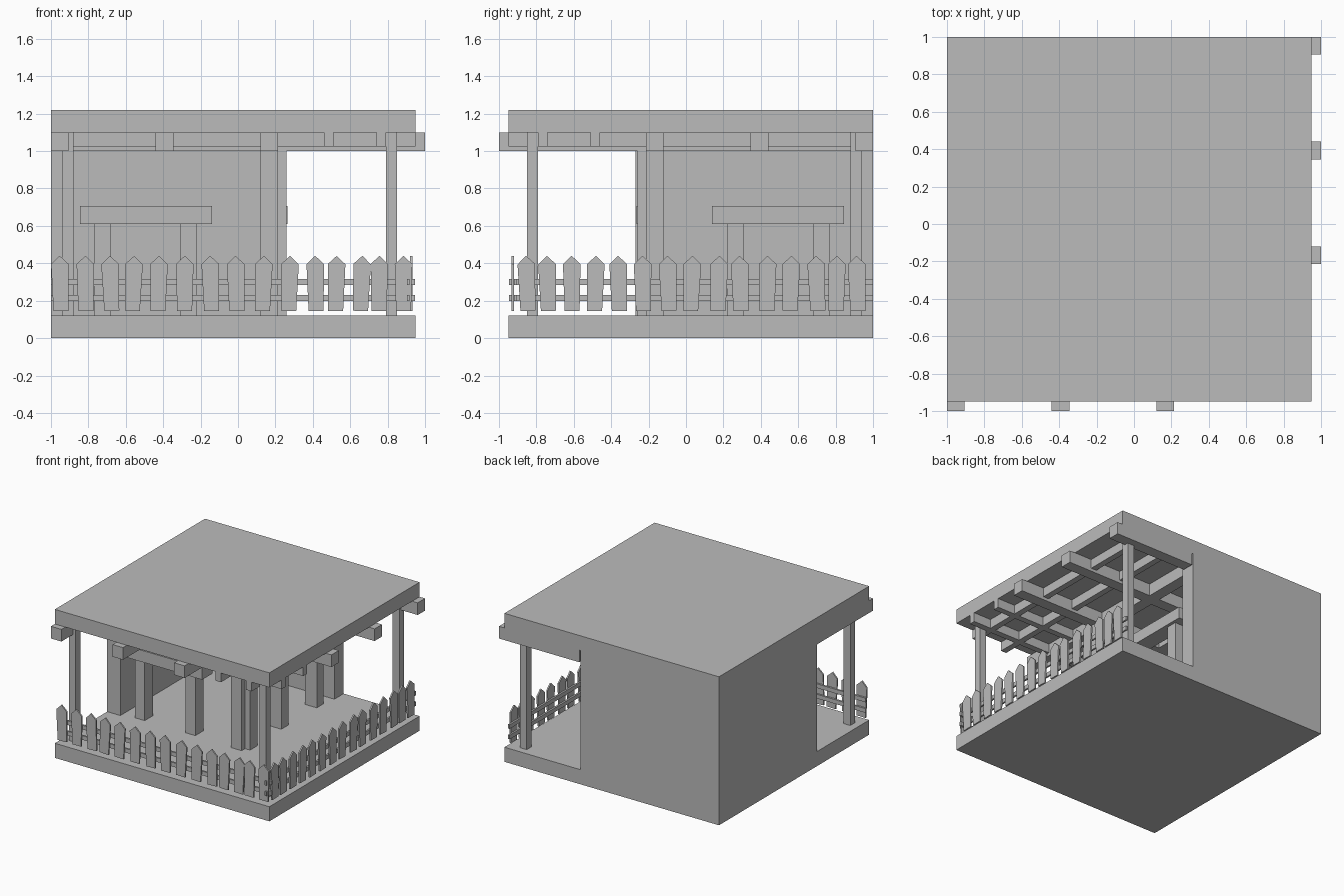
import bpy
import bmesh
import random
from math import radians
from mathutils import Matrix, Vector

random.seed(4)
if "Cube" in bpy.data.objects:
    bpy.data.objects.remove(bpy.data.objects["Cube"], do_unlink=True)

grey = bpy.data.materials.new("plain grey")
grey.use_nodes = True
grey.diffuse_color = (0.5, 0.5, 0.5, 1)
grey.node_tree.nodes["Principled BSDF"].inputs["Base Color"].default_value = (0.5, 0.5, 0.5, 1)


def finish(name, bm):
    bmesh.ops.recalc_face_normals(bm, faces=bm.faces)
    mesh = bpy.data.meshes.new(name)
    bm.to_mesh(mesh)
    bm.free()
    mesh.materials.append(grey)
    obj = bpy.data.objects.new(name, mesh)
    bpy.context.collection.objects.link(obj)
    return obj


def box(name, x, y, z):
    """Box from a (low, high) range on each axis."""
    bm = bmesh.new()
    size = [r[1] - r[0] for r in (x, y, z)]
    mid = [(r[0] + r[1]) / 2 for r in (x, y, z)]
    bmesh.ops.create_cube(bm, size=1, matrix=Matrix.Translation(mid) @ Matrix.Diagonal((*size, 1)))
    return finish(name, bm)


def pair(name, x, y, z):
    """Box on the front side and its twin across the plan diagonal."""
    box("front_" + name, x, y, z)
    box("side_" + name, (-y[1], -y[0]), (-x[1], -x[0]), z)


def picket(name, along, side):
    """Pointed, slightly crooked board; side boards swap the plan axes."""
    w, low, high = 0.047, -0.14, 0.11
    outline = [(-w * 0.85, low), (w * 0.85, low), (w, high), (0, high + 0.045), (-w, high)]
    turn = Matrix.Rotation(radians(random.uniform(-2.5, 2.5)), 3, 'Y')
    bm = bmesh.new()
    verts = []
    for u, v in outline:
        p = turn @ Vector((u, 0, v))
        u, v = along + p.x, 0.285 + p.z
        verts.append(bm.verts.new((0.932, u, v) if side else (u, -0.932, v)))
    face = bm.faces.new(verts)
    out = bmesh.ops.extrude_face_region(bm, geom=[face])
    moved = [g for g in out["geom"] if isinstance(g, bmesh.types.BMVert)]
    bmesh.ops.translate(bm, verts=moved, vec=(-0.012, 0, 0) if side else (0, 0.012, 0))
    finish(name, bm)


# Floor slab and flat roof
FLOOR, CEILING = 0.12, 1.1
full = (FLOOR, CEILING)
box("floor_slab", (-1, 0.95), (-0.95, 1), (0, FLOOR))
box("roof_slab", (-1, 0.95), (-0.95, 1), (CEILING, 1.22))

# Two solid walls of the room
box("left_end_wall", (-1, -0.88), (-0.27, 1), full)
box("back_wall", (-0.88, 0.26), (0.88, 1), full)

# Notched pillar at the open corner of the room
pair("corner_pillar", (0.12, 0.215), (-0.26, -0.12), full)

# Porch posts
box("corner_post", (0.79, 0.85), (-0.85, -0.79), full)
pair("end_post", (-0.94, -0.88), (-0.85, -0.79), full)

# Heavy beams running out past the roof edge
heavy = (1.0, CEILING)
pair("heavy_beam_outer", (-1, -0.905), (-1, -0.27), heavy)
pair("heavy_beam_middle", (-0.44, -0.345), (-1, 0.88), heavy)
pair("heavy_beam_inner", (0.12, 0.215), (-1, 0.88), heavy)

# Light rafters crossing over the porch
for i, x in enumerate((0.46, 0.74)):
    pair(f"rafter_{i}", (x, x + 0.05), (-0.95, 1), (1.025, CEILING))

# Serving counters with two supports each
pair("counter", (-0.845, -0.14), (-0.265, -0.13), (0.61, 0.705))
for i, x in enumerate((-0.77, -0.31)):
    pair(f"counter_support_{i}", (x, x + 0.09), (-0.24, -0.135), (FLOOR, 0.61))

# Picket fence along the two open sides
for i, z in enumerate((0.197, 0.283)):
    pair(f"fence_rail_{i}", (-1, 0.945), (-0.918, -0.903), (z, z + 0.034))
front = (-0.95, -0.815, -0.68, -0.56, -0.425, -0.285, -0.145, -0.01,
         0.135, 0.275, 0.415, 0.525, 0.66, 0.755, 0.885)
side = (-0.85, -0.74, -0.61, -0.485, -0.36, -0.23, -0.095, 0.03,
        0.175, 0.29, 0.435, 0.56, 0.7, 0.805, 0.915)
for i, (a, b) in enumerate(zip(front, side)):
    picket(f"front_picket_{i}", a, False)
    picket(f"side_picket_{i}", b, True)
